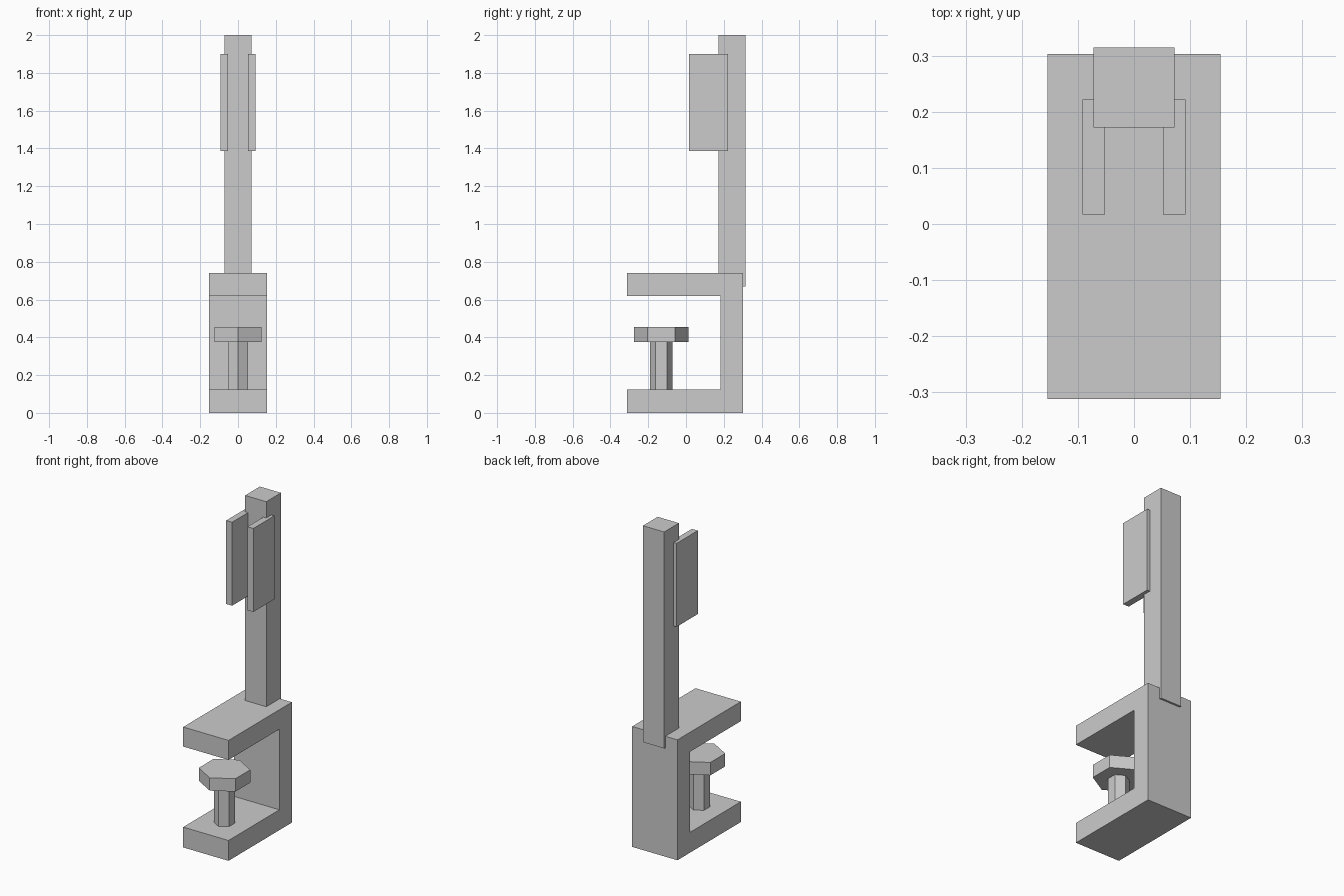
import bpy, bmesh, math
from mathutils import Matrix, Vector

cube = bpy.data.objects.get("Cube")
if cube:
    bpy.data.objects.remove(cube, do_unlink=True)

GREY = (0.6, 0.6, 0.6, 1.0)
grey = bpy.data.materials.new("plain grey")
grey.use_nodes = True
grey.diffuse_color = GREY
grey.node_tree.nodes["Principled BSDF"].inputs["Base Color"].default_value = GREY


def finish(name, bm):
    bmesh.ops.recalc_face_normals(bm, faces=bm.faces)
    mesh = bpy.data.meshes.new(name)
    bm.to_mesh(mesh)
    bm.free()
    mesh.materials.append(grey)
    obj = bpy.data.objects.new(name, mesh)
    bpy.context.scene.collection.objects.link(obj)
    return obj


def box(name, low, high):
    low, high = Vector(low), Vector(high)
    bm = bmesh.new()
    matrix = Matrix.Translation((low + high) / 2) @ Matrix.Diagonal((*(high - low), 1))
    bmesh.ops.create_cube(bm, size=1, matrix=matrix)
    return finish(name, bm)


def hex_prism(name, radius, y, bottom, top):
    # One corner points to the front
    bm = bmesh.new()
    matrix = Matrix.Translation((0, y, (bottom + top) / 2)) @ Matrix.Rotation(math.pi / 2, 4, 'Z')
    bmesh.ops.create_cone(bm, cap_ends=True, segments=6, radius1=radius,
                          radius2=radius, depth=top - bottom, matrix=matrix)
    obj = finish(name, bm)
    # Align a corner with the y axis whichever way the circle starts
    far = max(v.co.y for v in obj.data.vertices) - y
    if far < radius * 0.95:
        turn = Matrix.Translation((0, y, 0)) @ Matrix.Rotation(math.pi / 6, 4, 'Z') @ Matrix.Translation((0, -y, 0))
        obj.data.transform(turn)
    return obj


# C-shaped clamp frame, extruded across x from its side profile
HALF, FRONT, INNER, BACK = 0.154, -0.312, 0.182, 0.303
profile = [(FRONT, 0), (BACK, 0), (BACK, 0.74), (FRONT, 0.74),
           (FRONT, 0.62), (INNER, 0.62), (INNER, 0.125), (FRONT, 0.125)]
bm = bmesh.new()
side = bm.faces.new([bm.verts.new((-HALF, y, z)) for y, z in profile])
extruded = bmesh.ops.extrude_face_region(bm, geom=[side])
bmesh.ops.translate(bm, vec=(2 * HALF, 0, 0),
                    verts=[g for g in extruded["geom"] if isinstance(g, bmesh.types.BMVert)])
finish("clamp_frame", bm)

# Upright post, slightly proud of the frame's back
box("upright_post", (-0.072, 0.172, 0.67), (0.072, 0.315, 2.0))

# Pair of holding plates on the post
for name, sign in (("left_plate", 1), ("right_plate", -1)):
    xs = sorted((sign * 0.052, sign * 0.092))
    box(name, (xs[0], 0.017, 1.387), (xs[1], 0.222, 1.9))

# Clamping screw with hexagonal pad
hex_prism("screw_shaft", 0.06, -0.131, 0.12, 0.38)
hex_prism("screw_pad", 0.144, -0.131, 0.376, 0.455)
